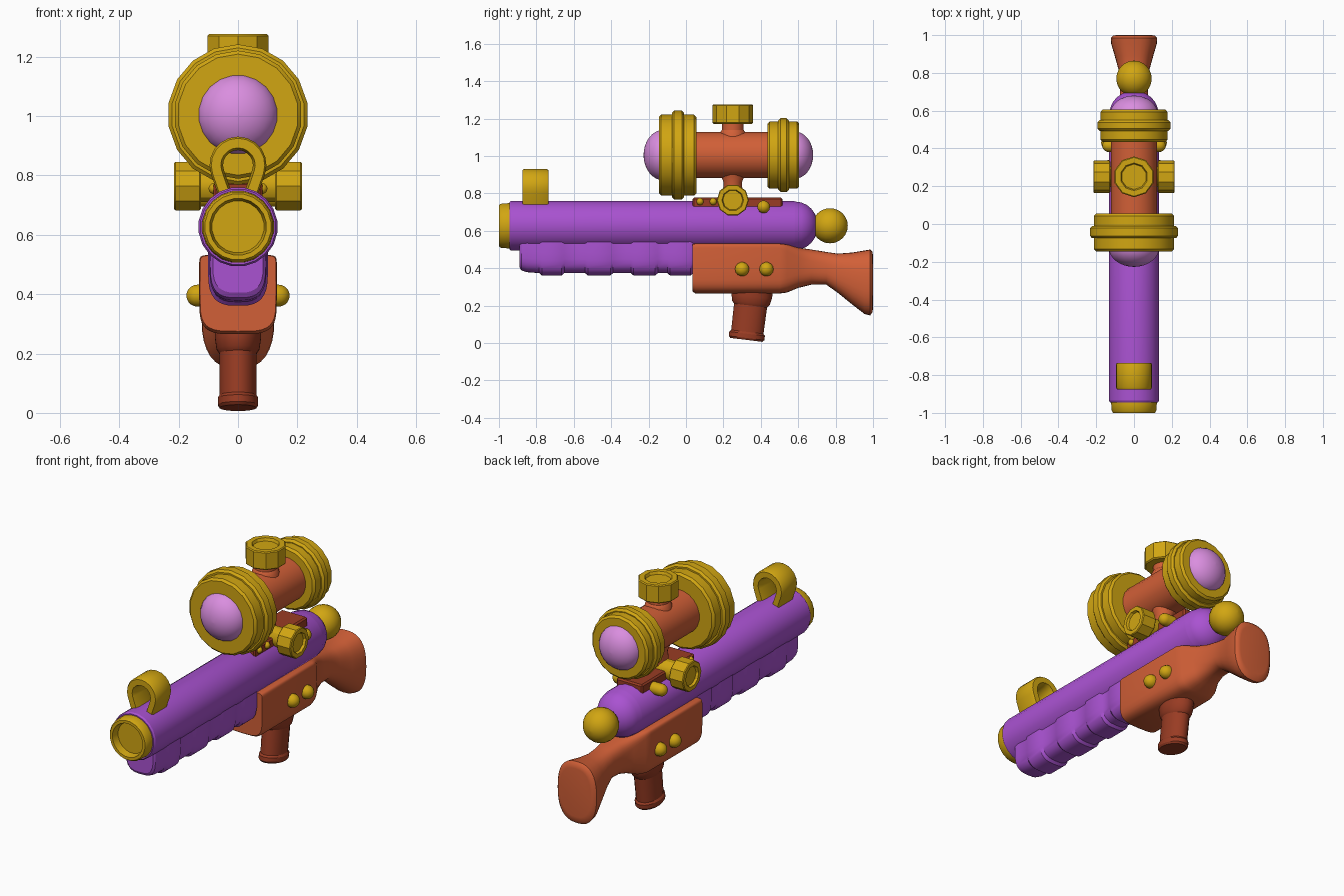
import bpy, bmesh, math
from mathutils import Matrix, Vector

if "Cube" in bpy.data.objects:
    bpy.data.objects.remove(bpy.data.objects["Cube"])


def material(name, rgb):
    m = bpy.data.materials.new(name)
    m.diffuse_color = (*rgb, 1)
    m.use_nodes = True
    m.node_tree.nodes["Principled BSDF"].inputs["Base Color"].default_value = m.diffuse_color
    return m


PURPLE = material("purple", (0.40, 0.085, 0.64))
GOLD = material("gold", (0.64, 0.38, 0.006))
ORANGE = material("orange", (0.64, 0.115, 0.038))
RUST = material("dark_rust", (0.32, 0.045, 0.017))
PINK = material("pink_lens", (0.70, 0.27, 0.74))


def finish(name, bm, mat, angle=30):
    bmesh.ops.recalc_face_normals(bm, faces=bm.faces)
    me = bpy.data.meshes.new(name)
    bm.to_mesh(me)
    bm.free()
    me.shade_smooth()
    me.set_sharp_from_angle(angle=math.radians(angle))
    me.materials.append(mat)
    ob = bpy.data.objects.new(name, me)
    bpy.context.collection.objects.link(ob)
    return ob


def loft(name, rings, mat, angle=30):
    """Skin a list of equal-length point loops and cap both ends."""
    bm = bmesh.new()
    loops = [[bm.verts.new(p) for p in r] for r in rings]
    n = len(loops[0])
    for a, b in zip(loops, loops[1:]):
        for i in range(n):
            j = (i + 1) % n
            bm.faces.new((a[i], a[j], b[j], b[i]))
    bm.faces.new(loops[0])
    bm.faces.new(loops[-1])
    return finish(name, bm, mat, angle)


AXES = {"x": Matrix.Rotation(math.pi / 2, 4, "Y"),
        "-x": Matrix.Rotation(-math.pi / 2, 4, "Y"),
        "y": Matrix.Rotation(-math.pi / 2, 4, "X"),
        "z": Matrix.Identity(4)}


def lathe(name, profile, axis, loc, mat, segs=18, squash=1.0, tilt=0.0):
    """Spin (distance along axis, radius) pairs around an axis through loc."""
    m = Matrix.Translation(loc) @ Matrix.Rotation(tilt, 4, "X") @ AXES[axis]
    rings = []
    for t, r in profile:
        r = max(r, 0.0008)
        rings.append([m @ Vector((r * squash * math.cos(a), r * math.sin(a), t))
                      for a in (2 * math.pi * (i + 0.5) / segs for i in range(segs))])
    return loft(name, rings, mat)


def dome(t0, depth, r, steps=6):
    """Quarter-ellipse profile running from the rim to the tip."""
    return [(t0 + depth * math.sin(k * math.pi / 2 / steps),
             r * math.cos(k * math.pi / 2 / steps)) for k in range(steps + 1)]


def box_section(y, zb, zt, w, n_top, n_bot, count=32):
    """Superellipse cross-section with separate squareness above and below."""
    out = []
    for i in range(count):
        a = 2 * math.pi * i / count
        c, s = math.cos(a), math.sin(a)
        n = n_top if s > 0 else n_bot
        out.append((w * math.copysign(abs(c) ** (2 / n), c), y,
                    (zb + zt) / 2 + (zt - zb) / 2 * math.copysign(abs(s) ** (2 / n), s)))
    return out


def box(name, lo, hi, mat, bevel=0.008):
    bm = bmesh.new()
    bmesh.ops.create_cube(bm, size=1)
    for v in bm.verts:
        v.co = [(l + h) / 2 + c * (h - l) for l, h, c in zip(lo, hi, v.co)]
    bmesh.ops.bevel(bm, geom=bm.edges[:], offset=bevel, segments=1, affect="EDGES")
    return finish(name, bm, mat)


# Barrel with domed rear, hollow muzzle cap and rear ball
BZ = 0.627
lathe("barrel", [(-0.945, 0.10), (-0.945, 0.128), (-0.935, 0.134), (0.58, 0.133)]
      + dome(0.585, 0.12, 0.131), "y", (0, 0, BZ), PURPLE, 20)
lathe("muzzle_cap", [(-0.93, 0.122), (-0.955, 0.122), (-0.99, 0.119), (-1.0, 0.112),
                     (-1.0, 0.096), (-0.96, 0.088), (-0.96, 0)], "y", (0, 0, BZ), GOLD, 20)
lathe("rear_ball", [(-0.095 * math.cos(math.pi * k / 12), 0.095 * math.sin(math.pi * k / 12))
                    for k in range(13)], "y", (0, 0.77, BZ), GOLD, 20)

# Ribbed fore-end under the barrel
sections = [(-0.89, 0.405, 0.085), (-0.88, 0.388, 0.093), (-0.85, 0.379, 0.096)]
for y0, y1 in ((-0.77, -0.665), (-0.525, -0.405), (-0.28, -0.165), (-0.085, 0.025)):
    sections += [(y0 - 0.015, 0.374, 0.094), (y0, 0.361, 0.101),
                 (y1, 0.361, 0.101), (y1 + 0.015, 0.374, 0.094)]
loft("fore_end", [box_section(y, zb, 0.60, w, 12, 3) for y, zb, w in sections], PURPLE)

# Receiver flowing into the shoulder stock
loft("receiver_and_stock", [box_section(*s) for s in (
    (0.035, 0.275, 0.53, 0.128, 16, 4), (0.05, 0.265, 0.532, 0.131, 16, 4),
    (0.50, 0.265, 0.532, 0.131, 16, 4), (0.54, 0.27, 0.527, 0.122, 10, 3.6),
    (0.60, 0.295, 0.51, 0.092, 5, 3), (0.67, 0.312, 0.50, 0.076, 3, 2.6),
    (0.75, 0.312, 0.487, 0.072, 2.6, 2.5), (0.81, 0.27, 0.478, 0.08, 2.6, 2.5),
    (0.89, 0.205, 0.484, 0.102, 2.6, 2.5), (0.955, 0.155, 0.495, 0.121, 2.6, 2.5),
    (0.985, 0.148, 0.50, 0.123, 2.6, 2.5), (0.997, 0.165, 0.488, 0.112, 2.6, 2.5),
    (1.0, 0.19, 0.465, 0.095, 2.6, 2.5))], ORANGE, 40)

# Tilted pistol grip with collar and foot
lathe("grip", [(0.04, 0.112), (-0.03, 0.110), (-0.065, 0.103), (-0.08, 0.09),
               (-0.222, 0.088), (-0.232, 0.097), (-0.255, 0.097), (-0.265, 0.088)],
      "z", (0, 0.355, 0.28), RUST, 20, 0.71, math.radians(-7))

# Front sight loop: an open teardrop band
outline = [(0.065, 0.73, 0.025, 0.73)]
for k in range(13):
    a = math.radians(-20 + 220 * k / 12)
    c, s = math.cos(a), math.sin(a)
    outline.append((0.096 * c, 0.835 + 0.096 * s, 0.058 * c, 0.835 + 0.058 * s))
outline.append((-0.065, 0.73, -0.025, 0.73))
rings = []
for ox, oz, ix, iz in outline:
    at = lambda f, y: (ix + (ox - ix) * f, -0.805 + y, iz + (oz - iz) * f)
    rings.append([at(0.85, -0.07), at(1, -0.06), at(1, 0.06), at(0.85, 0.07),
                  at(0, 0.07), at(-0.2, 0.04), at(-0.2, -0.04), at(0, -0.07)])
loft("front_sight_loop", rings, GOLD)

# Scope tube, bells and lenses
SZ = 1.005
lathe("scope_tube", [(-0.05, 0.124), (0.52, 0.124)], "y", (0, 0, SZ), ORANGE, 20)


def bell(name, y0, y1, r, b0, b1, rb):
    e = 0.012
    lathe(name, [(y0, 0), (y0, r - e), (y0 + e, r), (b0, r), (b0, rb - e), (b0 + e, rb),
                 (b1 - e, rb), (b1, rb - e), (b1, r), (y1 - e, r), (y1, r - e), (y1, 0)],
          "y", (0, 0, SZ), GOLD, 18)


bell("scope_front_bell", -0.145, 0.055, 0.216, -0.075, -0.01, 0.237)
bell("scope_rear_bell", 0.435, 0.605, 0.18, 0.493, 0.55, 0.197)
lathe("front_lens", dome(-0.12, -0.107, 0.137, 8), "y", (0, 0, SZ), PINK, 20)
lathe("rear_lens", dome(0.58, 0.10, 0.128, 8), "y", (0, 0, SZ), PINK, 20)

# Scope mount: rail on the barrel and post
box("mount_rail", (-0.082, 0.035, 0.71), (0.082, 0.515, 0.778), RUST)
lathe("mount_post", [(0.70, 0.06), (0.86, 0.05), (0.895, 0.065), (0.92, 0.07)],
      "z", (0, 0.25, 0), ORANGE, 16)

# Adjustment knobs: top and both sides
KNOB = [(0, 0.6), (0, 0.94), (0.06, 1), (0.95, 1), (1, 0.95), (1, 0.68), (0.85, 0.62), (0.85, 0)]
lathe("top_knob_stem", [(1.08, 0.075), (1.125, 0.07), (1.14, 0.059), (1.19, 0.059)],
      "z", (0, 0.25, 0), ORANGE, 16)
lathe("top_knob", [(1.172 + 0.104 * t, 0.108 * r) for t, r in KNOB],
      "z", (0, 0.25, 0), GOLD, 10)
for axis, side in (("x", "right"), ("-x", "left")):
    lathe(side + "_knob_stem", [(0.0, 0.055), (0.14, 0.055)], axis, (0, 0.25, 0.764), GOLD, 12)
    lathe(side + "_knob", [(0.125 + 0.09 * t, 0.086 * r) for t, r in KNOB],
          axis, (0, 0.25, 0.764), GOLD, 10)
    # Domed studs on the receiver and rail
    for name, y, z, r, x0, x1 in (("receiver_stud_front", 0.30, 0.395, 0.038, 0.10, 0.174),
                                  ("receiver_stud_rear", 0.43, 0.395, 0.038, 0.10, 0.174),
                                  ("rail_stud_front", 0.075, 0.756, 0.019, 0.06, 0.099),
                                  ("rail_stud_middle", 0.145, 0.756, 0.019, 0.06, 0.099),
                                  ("rail_stud_rear", 0.415, 0.728, 0.034, 0.05, 0.168)):
        lathe(side + "_" + name, [(x0, r)] + dome(x1 - r, r, r, 5),
              axis, (0, y, z), GOLD, 14)
